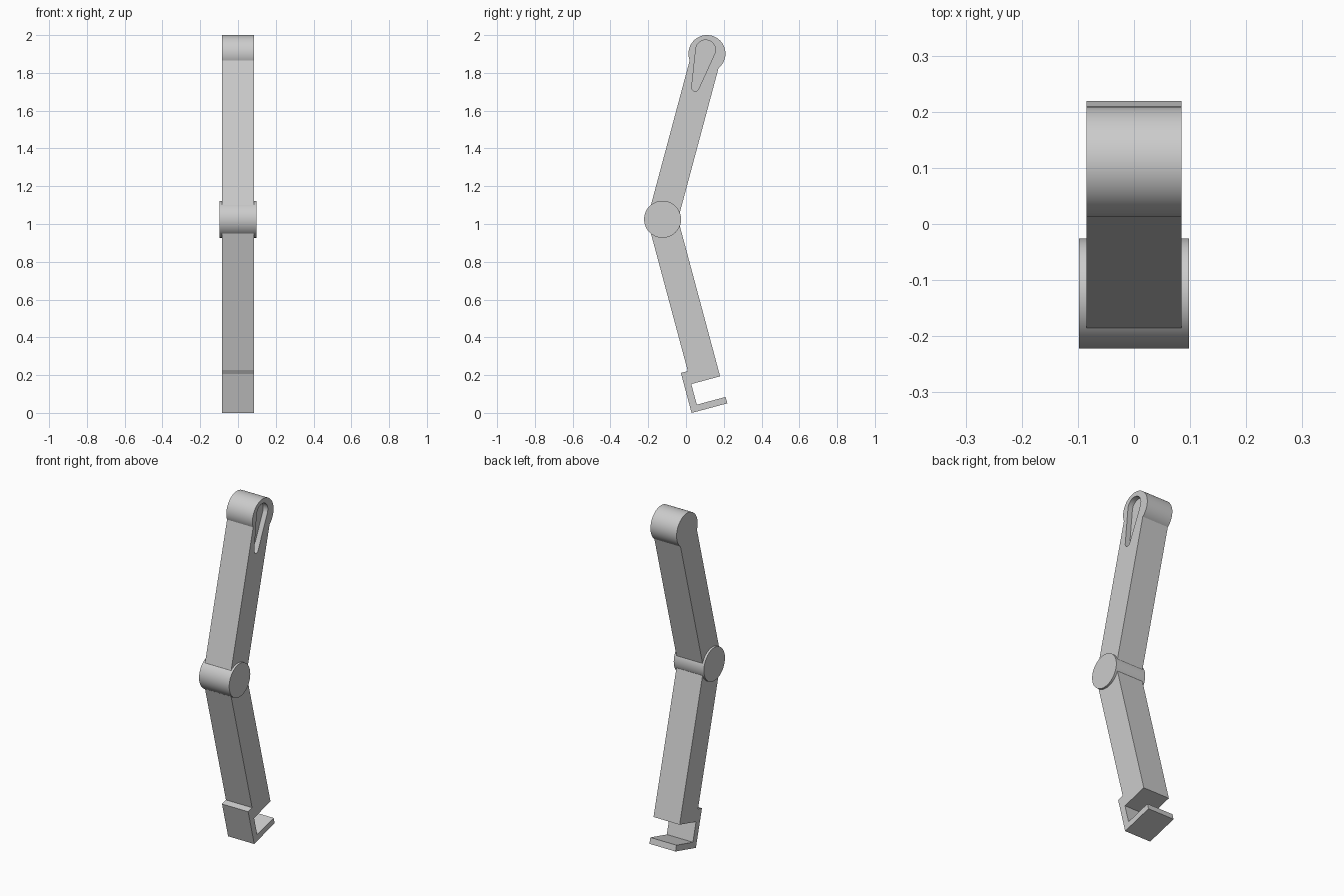
import bpy
import bmesh
from math import sin, cos, pi, acos, asin, atan2, radians, hypot

if "Cube" in bpy.data.objects:
    bpy.data.objects.remove(bpy.data.objects["Cube"], do_unlink=True)

grey = bpy.data.materials.new("grey")
grey.use_nodes = True
grey.diffuse_color = (0.6, 0.6, 0.6, 1)
grey.node_tree.nodes["Principled BSDF"].inputs["Base Color"].default_value = (0.6, 0.6, 0.6, 1)

TILT = radians(15)
PIVOT = (-0.124, 1.025)       # knuckle centre in y, z
HALF = 0.079                  # half depth of the arms
ARM_X, KNUCKLE_X = 0.085, 0.098
ROUND = 0.098                 # radius of knuckle and head
REACH = 0.908                 # knuckle centre to head centre


def arc(centre, r, start, end, n=32):
    return [(centre[0] + r * cos(start + (end - start) * i / n),
             centre[1] + r * sin(start + (end - start) * i / n)) for i in range(n + 1)]


def prism(name, profile, x0, x1):
    """Extrude a y-z profile along x."""
    bm = bmesh.new()
    face = bm.faces.new([bm.verts.new((x0, y, z)) for y, z in profile])
    new = bmesh.ops.extrude_face_region(bm, geom=[face])["geom"]
    bmesh.ops.translate(bm, vec=(x1 - x0, 0, 0),
                        verts=[v for v in new if isinstance(v, bmesh.types.BMVert)])
    bmesh.ops.recalc_face_normals(bm, faces=bm.faces)
    mesh = bpy.data.meshes.new(name)
    bm.to_mesh(mesh)
    bm.free()
    mesh.materials.append(grey)
    obj = bpy.data.objects.new(name, mesh)
    bpy.context.collection.objects.link(obj)
    return obj


def smooth(obj):
    obj.data.shade_smooth()
    obj.data.set_sharp_from_angle(angle=radians(30))


def from_pivot(points, side):
    """Place (across, along) points on an arm; side is 1 for up, -1 for down."""
    s, c = sin(TILT), cos(TILT)
    return [(PIVOT[0] + p * c + a * s, PIVOT[1] - side * p * s + side * a * c)
            for p, a in points]


def teardrop(c0, r0, c1, r1):
    """Outline around two circles and their outer tangents."""
    dy, dz = c1[0] - c0[0], c1[1] - c0[1]
    phi, spread = atan2(dz, dy), acos((r0 - r1) / hypot(dy, dz))
    return (arc(c0, r0, phi + spread, phi + 2 * pi - spread)
            + arc(c1, r1, phi - spread, phi + spread, 16))


# Knuckle
knuckle = prism("knuckle", arc(PIVOT, ROUND, 0, 2 * pi, 64)[:-1], -KNUCKLE_X, KNUCKLE_X)
smooth(knuckle)

# Upper arm with round head
neck = asin(HALF / ROUND)
head = arc((0, REACH), ROUND, -pi / 2 + neck, 1.5 * pi - neck, 56)
upper_arm = prism("upper_arm", from_pivot([(-HALF, 0), (HALF, 0)] + head, 1), -ARM_X, ARM_X)

# Teardrop recess on the left face of the head
cutter = prism("recess_cutter", teardrop((0.104, 1.922), 0.052, (0.049, 1.722), 0.019),
               ARM_X - 0.03, ARM_X + 0.05)
cutter.hide_render = True
cut = upper_arm.modifiers.new("recess", "BOOLEAN")
cut.operation, cut.solver, cut.object = "DIFFERENCE", "EXACT", cutter
bpy.context.view_layer.update()
evaluated = upper_arm.evaluated_get(bpy.context.evaluated_depsgraph_get())
carved = bpy.data.meshes.new_from_object(evaluated)
upper_arm.modifiers.clear()
upper_arm.data = carved
bpy.data.objects.remove(cutter, do_unlink=True)
smooth(upper_arm)

# Lower arm
prism("lower_arm", from_pivot([(-HALF, 0), (HALF, 0), (HALF, 0.882), (-HALF, 0.882)], -1),
      -ARM_X, ARM_X)

# Hooked clip under the lower arm
BACK, TOP, LIP, FOOT = -0.117, 0.811, 0.995, 1.03
prism("clip", from_pivot([(BACK, TOP), (-HALF, TOP), (-HALF, LIP), (HALF, LIP),
                          (HALF, FOOT), (BACK, FOOT)], -1), -ARM_X, ARM_X)
